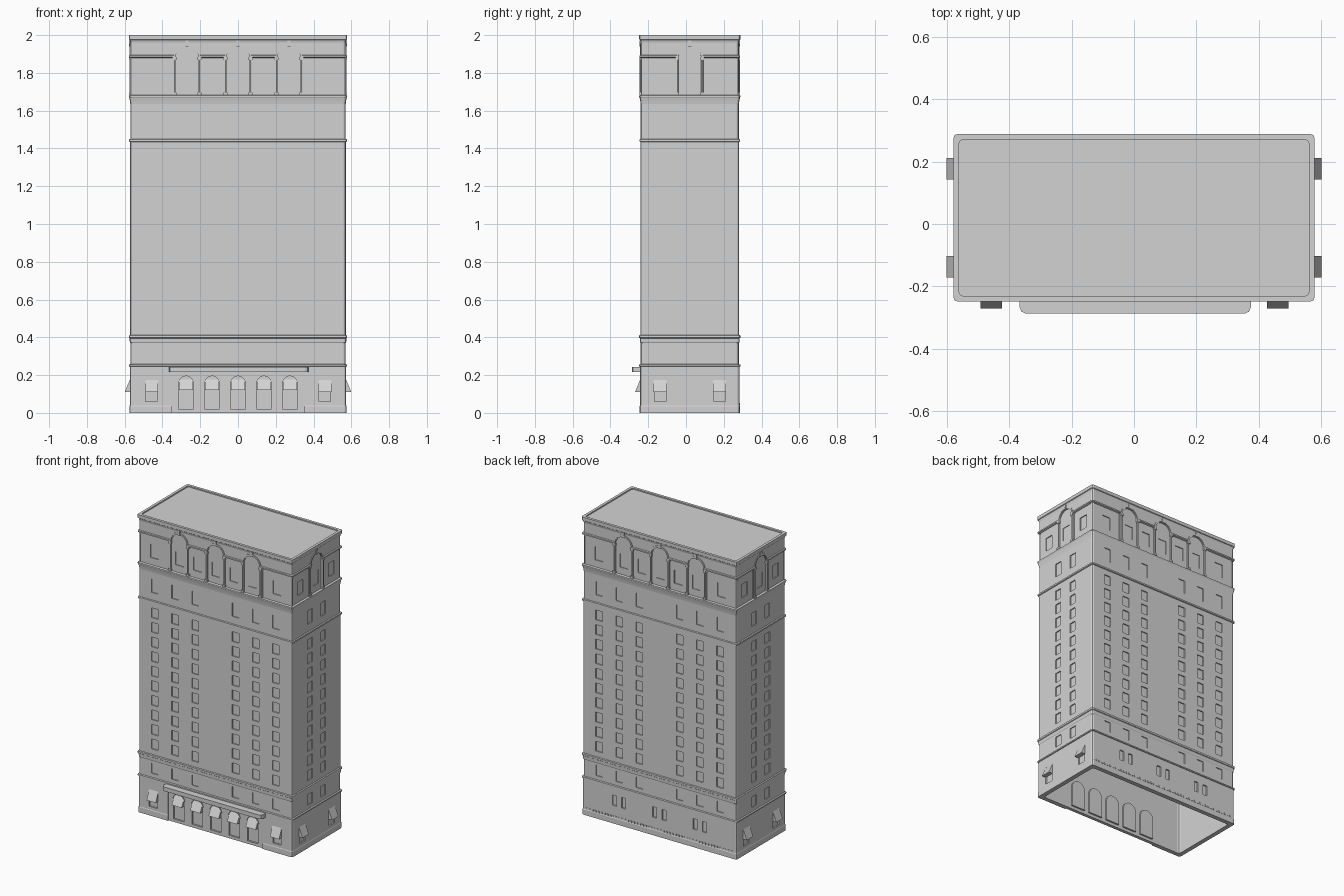
import bpy
import bmesh
from math import pi, cos, sin
from mathutils import Matrix

if "Cube" in bpy.data.objects:
    bpy.data.objects.remove(bpy.data.objects["Cube"], do_unlink=True)

HX, HY, CY = 0.57, 0.26, 0.02

stone = bpy.data.materials.new("pale_grey_stone")
stone.use_nodes = True
GREY = (0.65, 0.65, 0.65, 1)
stone.diffuse_color = GREY
stone.node_tree.nodes["Principled BSDF"].inputs["Base Color"].default_value = GREY


def side(angle, x, y):
    return Matrix.Translation((x, y, 0)) @ Matrix.Rotation(angle, 4, "Z")


# Each wall's frame: local x runs along the wall, local -y points outwards
FRONT = side(0, 0, CY - HY)
BACK = side(pi, 0, CY + HY)
LEFT = side(pi / 2, HX, CY)
RIGHT = side(-pi / 2, -HX, CY)
LONG, SHORT = (FRONT, BACK), (LEFT, RIGHT)


def prism(bm, frame, pts, d0, d1):
    """Extrude an outline drawn on a wall between two outward distances."""
    a = [bm.verts.new(frame @ Matrix.Translation((u, -d0, z)).translation) for u, z in pts]
    b = [bm.verts.new(frame @ Matrix.Translation((u, -d1, z)).translation) for u, z in pts]
    faces = [bm.faces.new(a), bm.faces.new(b[::-1])]
    for i in range(len(pts)):
        j = (i + 1) % len(pts)
        faces.append(bm.faces.new((a[j], a[i], b[i], b[j])))
    bmesh.ops.recalc_face_normals(bm, faces=faces)


def rect(u, w, z0, z1):
    return [(u - w / 2, z0), (u + w / 2, z0), (u + w / 2, z1), (u - w / 2, z1)]


def arch(u, w, z0, spring, n=10):
    r = w / 2
    curve = [(u + r * cos(pi * i / n), spring + r * sin(pi * i / n)) for i in range(n + 1)]
    return [(u - r, z0), (u + r, z0)] + curve


def soft_panel(u0, u1, z0, z1, r=0.015):
    return [(u0, z0), (u1, z0), (u1, z1 - r), (u1 - r * 0.3, z1 - r * 0.3), (u1 - r, z1),
            (u0 + r, z1), (u0 + r * 0.3, z1 - r * 0.3), (u0, z1 - r)]


def make(name, bm):
    mesh = bpy.data.meshes.new(name)
    bm.to_mesh(mesh)
    bm.free()
    mesh.materials.append(stone)
    obj = bpy.data.objects.new(name, mesh)
    bpy.context.collection.objects.link(obj)
    return obj


def carve(obj, bm):
    """Cut recesses out of the shell and discard the cutter."""
    cutter = make("cutter", bm)
    cutter.hide_render = True
    mod = obj.modifiers.new("recess", "BOOLEAN")
    mod.operation, mod.solver, mod.object = "DIFFERENCE", "EXACT", cutter
    graph = bpy.context.evaluated_depsgraph_get()
    mesh = bpy.data.meshes.new_from_object(obj.evaluated_get(graph))
    obj.modifiers.clear()
    obj.data = mesh
    bpy.data.objects.remove(cutter, do_unlink=True)


# Tower shell: rings of (height, outset), up the outside and down the cavity
rings = [(0, 0.005), (0.035, 0.005), (0.04, 0.003), (0.245, 0.003), (0.247, 0.008),
         (0.255, 0.008), (0.258, 0), (0.37, 0), (0.375, 0.003), (0.395, 0.004),
         (0.398, 0.008), (0.41, 0.008), (0.413, 0.001), (1.434, 0.001), (1.437, 0.007),
         (1.447, 0.007), (1.45, 0), (1.635, 0), (1.65, 0.002), (1.67, 0.006),
         (1.673, 0.008), (1.68, 0.008), (1.683, 0), (1.88, 0), (1.883, 0.007),
         (1.892, 0.007), (1.895, 0), (1.96, 0), (1.975, 0.004), (1.978, 0.008),
         (2.0, 0.008), (2.0, -0.01), (1.992, -0.01)]
cavity = [(1.6, -0.025), (0, -0.025)]


def ring(bm, z, out):
    x, y, c = HX + out, HY + out, 0.012
    k = c * 0.3
    corner = [(x, y - c), (x - k, y - k), (x - c, y)]
    loop = corner + [(-a, b) for a, b in corner[::-1]]
    loop += [(-a, -b) for a, b in loop]
    return [bm.verts.new((a, b + CY, z)) for a, b in loop]


bm = bmesh.new()
outer = [ring(bm, *r) for r in rings]
inner = [ring(bm, *r) for r in cavity]
for chain in (outer, inner, [inner[-1], outer[0]]):
    for lo, hi in zip(chain, chain[1:]):
        for i in range(len(lo)):
            j = (i + 1) % len(lo)
            bm.faces.new((lo[i], lo[j], hi[j], hi[i]))
bm.faces.new(outer[-1])
bm.faces.new(inner[0])
bmesh.ops.recalc_face_normals(bm, faces=bm.faces)
tower = make("tower_walls", bm)

# Crown panels, tall arched bays and the entrance bay
TOP_BAYS = {True: (-0.27, 0, 0.27), False: (0,)}
cut = bmesh.new()
for frame in LONG + SHORT:
    is_long = frame in LONG
    for u in TOP_BAYS[is_long]:
        prism(cut, frame, arch(u, 0.12, 1.683, 1.88), -0.007, 0.03)
    if is_long:
        spans = [(-0.56, -0.35), (-0.198, -0.072), (0.072, 0.198), (0.35, 0.56)]
    else:
        spans = [(-0.25, -0.08), (0.08, 0.25)]
    for u0, u1 in spans:
        prism(cut, frame, soft_panel(u0, u1, 1.683, 1.88), -0.005, 0.03)
prism(cut, FRONT, rect(0, 0.7, -0.02, 0.215), -0.003, 0.03)
carve(tower, cut)

# Windows and doors
cut = bmesh.new()
for frame in LONG + SHORT:
    is_long = frame in LONG
    columns = (-0.45, -0.3, -0.15, 0.15, 0.3, 0.45) if is_long else (-0.07, 0.07)
    for u in columns:
        for row in range(10):
            z = 0.45 + row * 0.098
            prism(cut, frame, rect(u, 0.05, z, z + 0.065), -0.006, 0.03)
        prism(cut, frame, rect(u, 0.05, 0.285, 0.355), -0.006, 0.03)
        prism(cut, frame, rect(u, 0.05, 1.5, 1.59), -0.006, 0.03)
    lights = (-0.455, -0.27, -0.135, 0, 0.135, 0.27, 0.455) if is_long else (-0.165, 0, 0.165)
    for u in lights:
        prism(cut, frame, rect(u, 0.06, 1.73, 1.82), -0.011, 0.03)
    if frame != BACK:
        for u in ((-0.46, 0.46) if is_long else (-0.157, 0.157)):
            prism(cut, frame, rect(u, 0.06, 0.06, 0.175), -0.006, 0.03)
ENTRANCES = [i * 0.1375 for i in range(-2, 3)]
for u in ENTRANCES:
    prism(cut, FRONT, arch(u, 0.08, 0.02, 0.155), -0.014, 0.03)
for u in (-0.3, 0, 0.3):
    for du in (-0.035, 0.035):
        prism(cut, BACK, rect(u + du, 0.03, 0.12, 0.19), -0.006, 0.03)
carve(tower, cut)

# Arched surrounds, keystones and slim columns of the crown
trim, columns = bmesh.new(), bmesh.new()
for frame in LONG + SHORT:
    for u in TOP_BAYS[frame in LONG]:
        for i in range(12):
            a, b = pi * i / 12, pi * (i + 1) / 12
            quad = [(u + r * cos(t), 1.885 + r * sin(t))
                    for r, t in ((0.06, a), (0.07, a), (0.07, b), (0.06, b))]
            prism(trim, frame, quad, -0.004, 0.004)
        prism(trim, frame, rect(u, 0.018, 1.94, 1.972), -0.003, 0.006)
        for du in (-0.066, 0.066):
            prism(trim, frame, rect(u + du, 0.02, 1.868, 1.884), -0.006, 0.007)
            prism(trim, frame, rect(u + du, 0.02, 1.683, 1.697), -0.006, 0.007)
            spot = frame @ Matrix.Translation((u + du, 0.001, 1.783))
            bmesh.ops.create_cone(columns, cap_ends=True, segments=8, radius1=0.006,
                                  radius2=0.006, depth=0.18, matrix=spot)
make("crown_arch_trim", trim)
make("crown_columns", columns)


# Sloping awnings
def awning(bm, frame, u, w, z0, z1, near, far):
    turned = frame @ Matrix.Translation((u, 0, 0)) @ Matrix.Rotation(pi / 2, 4, "Z")
    prism(bm, turned, [(-near, z0), (-far, z0), (-near, z1)], -w / 2, w / 2)


bm = bmesh.new()
for frame, spots in ((FRONT, (-0.457, 0.46)), (LEFT, (-0.157, 0.157)), (RIGHT, (-0.157, 0.157))):
    for u in spots:
        awning(bm, frame, u, 0.068, 0.11, 0.182, 0, 0.03)
make("corner_awnings", bm)

bm = bmesh.new()
for u in ENTRANCES:
    awning(bm, FRONT, u, 0.074, 0.122, 0.178, -0.01, 0.02)
make("entrance_awnings", bm)

# Inner door casings and the arch hoods outside
bm = bmesh.new()
for u in ENTRANCES:
    prism(bm, FRONT, arch(u, 0.1, 0.02, 0.155), -0.036, -0.024)
    for i in range(10):
        a, b = pi * i / 10, pi * (i + 1) / 10
        quad = [(u + r * cos(t), 0.155 + r * sin(t))
                for r, t in ((0.04, a), (0.046, a), (0.046, b), (0.04, b))]
        prism(bm, FRONT, quad, -0.006, 0.001)
make("door_casings", bm)

# Flat entrance canopy with rounded front corners
bm = bmesh.new()
plan = FRONT @ Matrix.Rotation(pi / 2, 4, "X")
plan = plan @ Matrix.Scale(-1, 4, (0, 1, 0))
L, R, OUT, C = -0.366, 0.374, 0.047, 0.02
outline = [(L, 0), (R, 0), (R, OUT - C), (R - C * 0.3, OUT - C * 0.3), (R - C, OUT),
           (L + C, OUT), (L + C * 0.3, OUT - C * 0.3), (L, OUT - C)]
top, bottom = [[bm.verts.new((u, CY - HY - d, z)) for u, d in outline] for z in (0.244, 0.216)]
bm.faces.new(top)
bm.faces.new(bottom[::-1])
for i in range(len(outline)):
    bm.faces.new((top[i - 1], top[i], bottom[i], bottom[i - 1]))
bmesh.ops.recalc_face_normals(bm, faces=bm.faces)
make("entrance_canopy", bm)

# Dentil course along the rear base
bm = bmesh.new()
for i in range(50):
    prism(bm, BACK, rect(-0.539 + i * 0.022, 0.011, 0.04, 0.052), 0, 0.006)
make("rear_dentils", bm)
